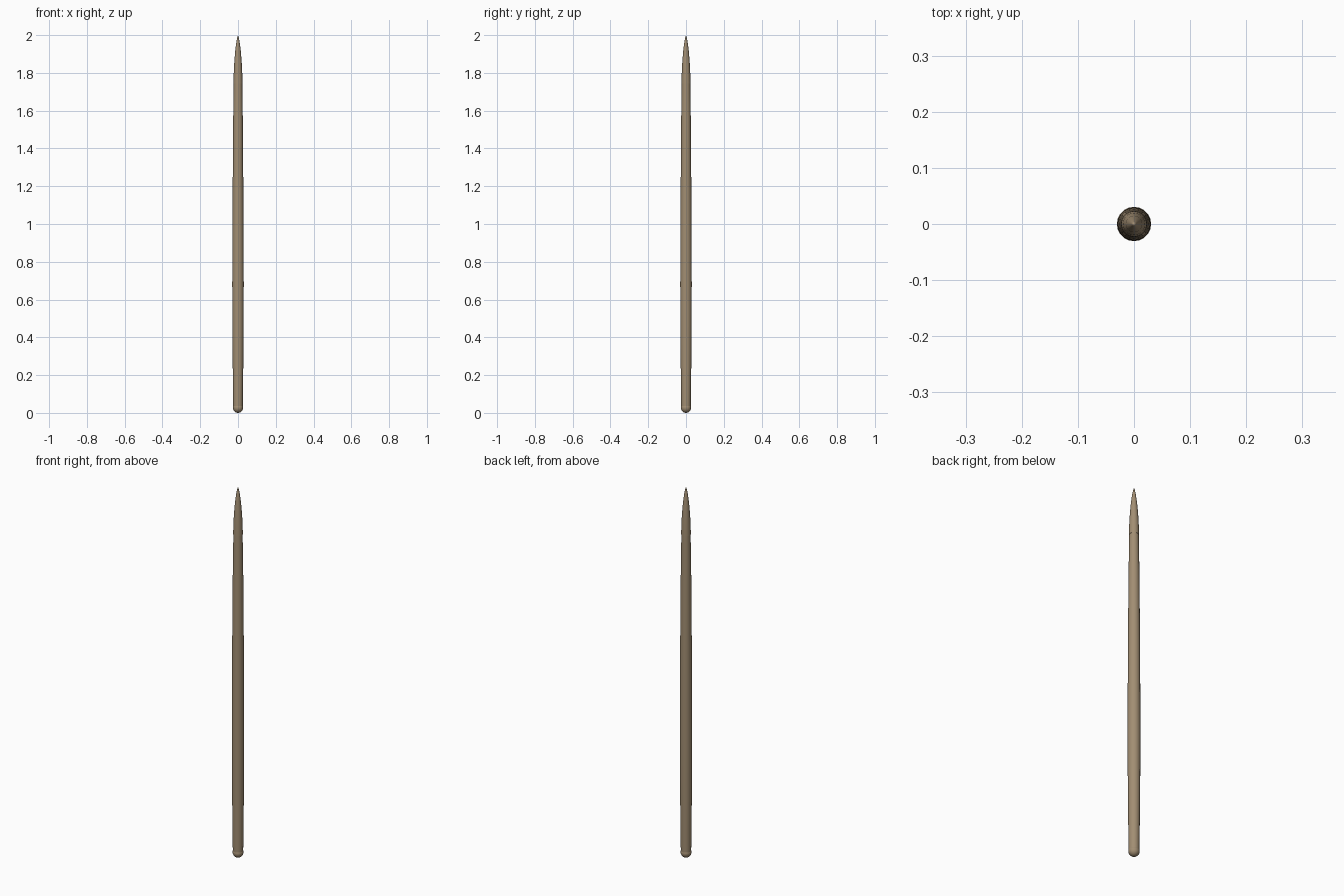
import bpy, bmesh, math

if "Cube" in bpy.data.objects:
    bpy.data.objects.remove(bpy.data.objects["Cube"])

SIDES = 20


def lathe(name, profile, mat):
    """Spin (radius, z) points about the z axis into a closed solid."""
    bm = bmesh.new()
    rings = []
    for r, z in profile:
        if r == 0:
            rings.append([bm.verts.new((0, 0, z))])
        else:
            rings.append([bm.verts.new((r * math.cos(2 * math.pi * i / SIDES),
                                        r * math.sin(2 * math.pi * i / SIDES), z))
                          for i in range(SIDES)])
    for a, b in zip(rings, rings[1:]):
        for i in range(SIDES):
            j = (i + 1) % SIDES
            if len(a) == 1:
                bm.faces.new((a[0], b[j], b[i]))
            elif len(b) == 1:
                bm.faces.new((a[i], a[j], b[0]))
            else:
                bm.faces.new((a[i], a[j], b[j], b[i]))
    bmesh.ops.recalc_face_normals(bm, faces=bm.faces)
    me = bpy.data.meshes.new(name)
    bm.to_mesh(me)
    bm.free()
    ob = bpy.data.objects.new(name, me)
    bpy.context.collection.objects.link(ob)
    me.materials.append(mat)
    bpy.ops.object.select_all(action='DESELECT')
    ob.select_set(True)
    bpy.context.view_layer.objects.active = ob
    bpy.ops.object.shade_smooth_by_angle(angle=math.radians(35))
    return ob


wood = bpy.data.materials.new("wood")
wood.diffuse_color = (0.36, 0.27, 0.17, 1)
wood.use_nodes = True
wood.node_tree.nodes["Principled BSDF"].inputs["Base Color"].default_value = wood.diffuse_color

# Shaft, swelling gently below the middle
lathe("shaft", [(0, 0.035), (0.0255, 0.035), (0.0275, 0.2), (0.0295, 0.44),
                (0.0305, 0.68), (0.0295, 0.93), (0.0285, 1.15), (0.027, 1.36),
                (0.0255, 1.55), (0.0225, 1.75), (0, 1.75)], wood)

# Pointed head with a slight overhanging shoulder
lathe("pointed_head", [(0, 1.745), (0.0238, 1.745), (0.0225, 1.80), (0.0195, 1.86),
                       (0.0145, 1.92), (0.0085, 1.965), (0.004, 1.988), (0, 2.0)], wood)

# Rounded butt knob
R = 0.027
knob = [(R * math.sin(math.pi * k / 10), R - R * math.cos(math.pi * k / 10)) for k in range(10)]
knob[0] = (0, 0)
lathe("butt_knob", knob + [(0, 2 * R)], wood)
